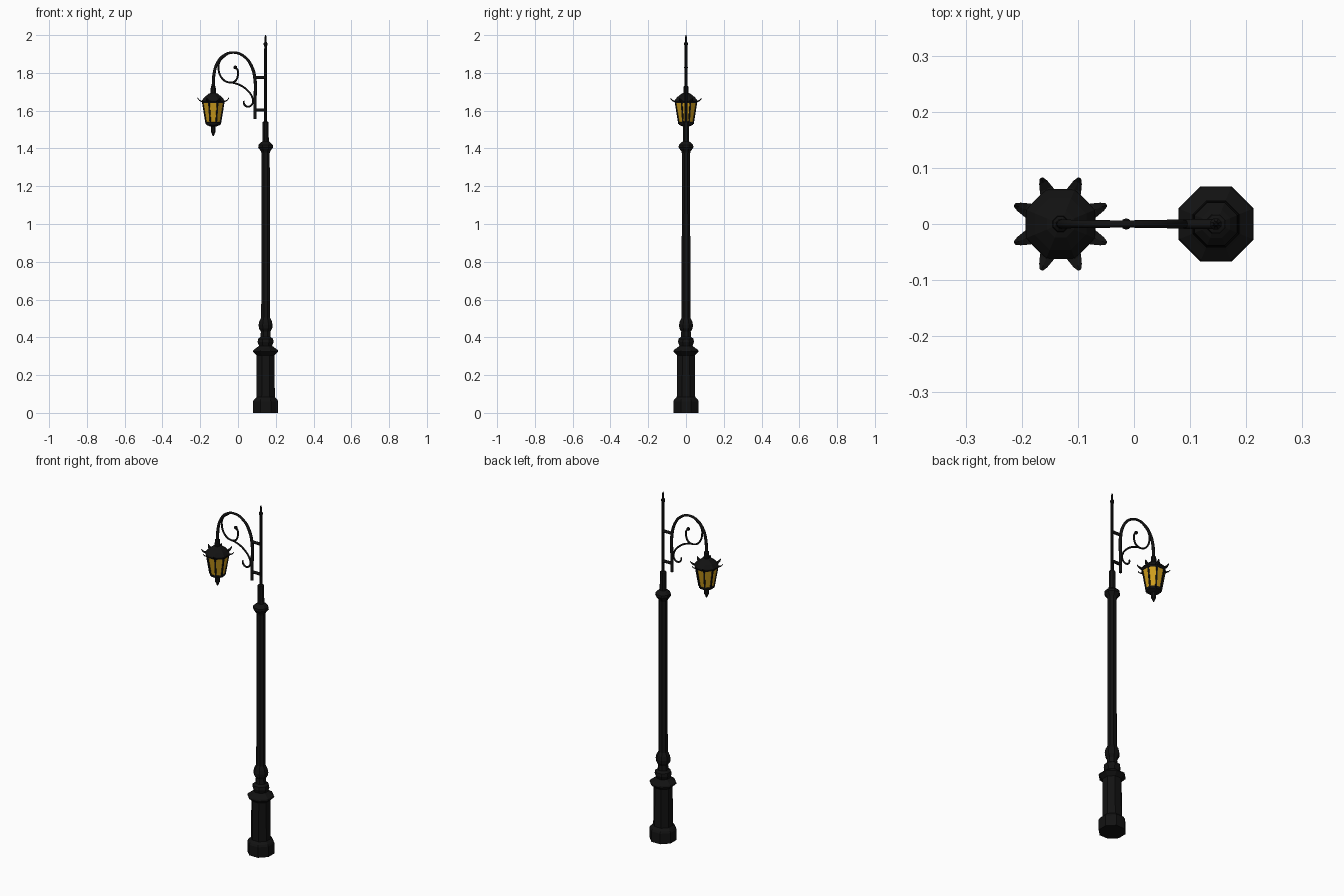
import bpy, bmesh, math
from mathutils import Vector

if "Cube" in bpy.data.objects:
    bpy.data.objects.remove(bpy.data.objects["Cube"])

POLE_X, LAMP_X = 0.146, -0.131


def material(name, color):
    m = bpy.data.materials.new(name)
    m.diffuse_color = color
    m.use_nodes = True
    m.node_tree.nodes["Principled BSDF"].inputs["Base Color"].default_value = m.diffuse_color
    return m


IRON = material("black_iron", (0.006, 0.006, 0.006, 1))
AMBER = material("amber_glass", (0.62, 0.34, 0.012, 1))


def add_mesh(name, bm, mat):
    bmesh.ops.recalc_face_normals(bm, faces=bm.faces)
    me = bpy.data.meshes.new(name)
    bm.to_mesh(me)
    bm.free()
    me.materials.append(mat)
    ob = bpy.data.objects.new(name, me)
    bpy.context.collection.objects.link(ob)
    return ob


def corner(i, r, z, cx):
    """Corner i of an octagon with flat-to-flat half width r, flats facing the axes."""
    a = math.radians(22.5 + 45 * i)
    r /= math.cos(math.radians(22.5))
    return Vector((cx + r * math.cos(a), r * math.sin(a), z))


def lathe(name, cx, profile, mat=IRON):
    """Eight-sided turned part from (half width, height) pairs, capped at both ends."""
    bm = bmesh.new()
    rings = [[bm.verts.new(corner(i, r, z, cx)) for i in range(8)] for r, z in profile]
    for lo, hi in zip(rings, rings[1:]):
        for i in range(8):
            j = (i + 1) % 8
            bm.faces.new((lo[i], lo[j], hi[j], hi[i]))
    bm.faces.new(rings[0][::-1])
    bm.faces.new(rings[-1])
    return add_mesh(name, bm, mat)


def tube(name, points, mat=IRON, smooth=True):
    """Round bar through (x, z, radius) points in the y = 0 plane."""
    cu = bpy.data.curves.new(name, 'CURVE')
    cu.dimensions = '3D'
    cu.bevel_depth = 1.0
    cu.bevel_resolution = 2
    cu.resolution_u = 5
    cu.use_fill_caps = True
    sp = cu.splines.new('BEZIER')
    sp.bezier_points.add(len(points) - 1)
    for bp, (x, z, r) in zip(sp.bezier_points, points):
        bp.co = (x, 0, z)
        bp.radius = r
        bp.handle_left_type = bp.handle_right_type = 'AUTO' if smooth else 'VECTOR'
    tmp = bpy.data.objects.new(name + "_curve", cu)
    bpy.context.collection.objects.link(tmp)
    me = bpy.data.meshes.new_from_object(tmp.evaluated_get(bpy.context.evaluated_depsgraph_get()))
    bpy.data.objects.remove(tmp)
    me.materials.clear()
    me.materials.append(mat)
    ob = bpy.data.objects.new(name, me)
    bpy.context.collection.objects.link(ob)
    return ob


# Pedestal, shaft and top rod
lathe("pedestal", POLE_X, [
    (.067, 0), (.067, .06), (.062, .07), (.049, .083), (.047, .305), (.055, .313),
    (.067, .325), (.064, .333), (.046, .346), (.035, .355), (.042, .375), (.040, .392),
    (.027, .402), (.025, .43), (.035, .447), (.037, .465), (.033, .485), (.023, .505)])
lathe("shaft", POLE_X, [
    (.023, .50), (.022, 1.375), (.025, 1.385), (.039, 1.405), (.038, 1.418),
    (.025, 1.432), (.017, 1.437), (.016, 1.54), (.008, 1.543)])
lathe("top_rod", POLE_X, [
    (.008, 1.54), (.007, 1.94), (.010, 1.95), (.010, 1.957), (.005, 1.965),
    (.005, 1.99), (.002, 2.0)])

# Hanging bracket
tube("bracket_arm", [
    (.090, 1.555, .0085), (.090, 1.65, .0085), (.090, 1.765, .0085), (.072, 1.835, .008),
    (.035, 1.885, .007), (-.022, 1.908, .0065), (-.075, 1.892, .007), (-.108, 1.855, .0075),
    (-.126, 1.80, .008), (LAMP_X, 1.715, .009)])
for n, z in (("lower", 1.603), ("upper", 1.776)):
    tube(n + "_crossbar", [(.088, z, .0085), (POLE_X, z, .0085)], smooth=False)

# Scrolls inside the arch
tube("inner_scroll", [
    (-.060, 1.897, .005), (-.095, 1.865, .005), (-.103, 1.82, .005), (-.085, 1.772, .005),
    (-.050, 1.750, .005), (-.015, 1.757, .005), (-.001, 1.785, .005), (-.002, 1.815, .005),
    (-.015, 1.829, .005)])
tube("lower_scroll", [
    (-.055, 1.752, .004), (.000, 1.740, .005), (.045, 1.712, .005), (.075, 1.672, .005),
    (.078, 1.640, .005), (.055, 1.621, .005), (.034, 1.632, .005), (.030, 1.652, .004)])
bm = bmesh.new()
bmesh.ops.create_icosphere(bm, subdivisions=2, radius=.010)
bmesh.ops.translate(bm, verts=bm.verts, vec=(-.014, 0, 1.829))
add_mesh("scroll_knob", bm, IRON)

# Lantern body
lathe("lantern_roof", LAMP_X, [
    (.058, 1.640), (.062, 1.648), (.060, 1.655), (.046, 1.672), (.024, 1.690),
    (.014, 1.694), (.013, 1.728), (.008, 1.733)])
lathe("lantern_glass", LAMP_X, [(.037, 1.533), (.056, 1.645)], AMBER)
lathe("lantern_base", LAMP_X, [
    (.003, 1.465), (.009, 1.482), (.013, 1.488), (.013, 1.515), (.028, 1.521),
    (.037, 1.525), (.039, 1.538), (.036, 1.541)])


# Glazing bars on the lantern corners
bm = bmesh.new()
for i in range(8):
    a = math.radians(22.5 + 45 * i)
    out, side = Vector((math.cos(a), math.sin(a), 0)), Vector((-math.sin(a), math.cos(a), 0))
    ends = []
    for r, z in ((.037, 1.530), (.056, 1.648)):
        c = corner(i, r, z, LAMP_X)
        ends.append([bm.verts.new(c + out * o * .003 + side * s * .004)
                     for o, s in ((-1, -1), (1, -1), (1, 1), (-1, 1))])
    for k in range(4):
        m = (k + 1) % 4
        bm.faces.new((ends[0][k], ends[0][m], ends[1][m], ends[1][k]))
    bm.faces.new(ends[0])
    bm.faces.new(ends[1])
add_mesh("lantern_bars", bm, IRON)

# Leaf-shaped spikes around the roof edge: (distance, half width, height)
LEAF = [(.052, .016, 1.650), (.067, .012, 1.649), (.080, .008, 1.656), (.089, .003, 1.666)]
bm = bmesh.new()
for i in range(8):
    a = math.radians(22.5 + 45 * i)
    out, side = Vector((math.cos(a), math.sin(a), 0)), Vector((-math.sin(a), math.cos(a), 0))
    rings = []
    for d, w, z in LEAF:
        c = Vector((LAMP_X, 0, z)) + out * d
        rings.append([bm.verts.new(c + side * s * w + Vector((0, 0, h)))
                      for s, h in ((-1, 0), (0, -.004), (1, 0), (0, .003))])
    for p, q in zip(rings, rings[1:]):
        for k in range(4):
            m = (k + 1) % 4
            bm.faces.new((p[k], p[m], q[m], q[k]))
    bm.faces.new(rings[0])
    bm.faces.new(rings[-1])
add_mesh("roof_spikes", bm, IRON)
